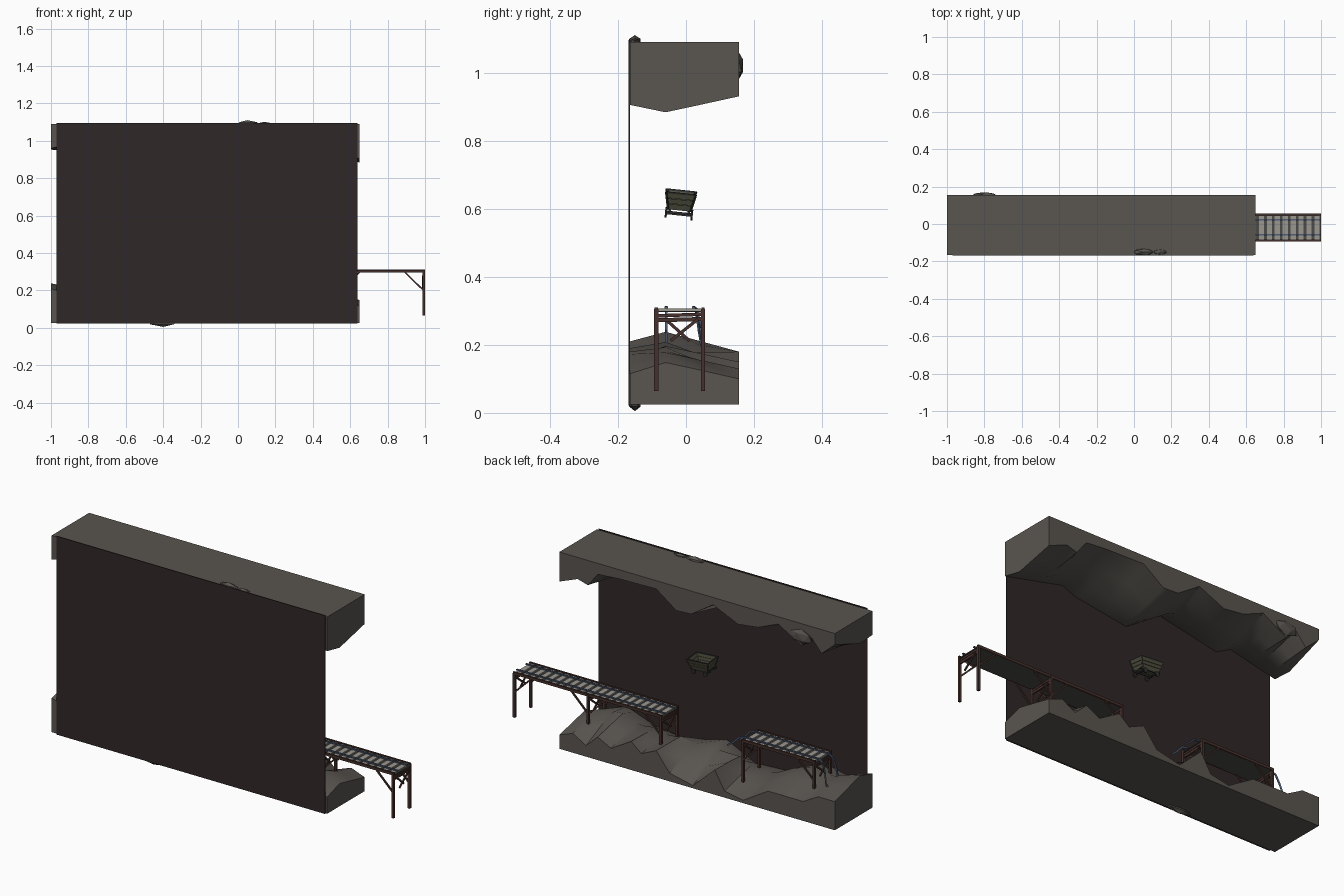
import bpy, bmesh, math
from mathutils import Vector, Matrix

if "Cube" in bpy.data.objects:
    bpy.data.objects.remove(bpy.data.objects["Cube"])


def mat(name, col):
    m = bpy.data.materials.new(name)
    m.diffuse_color = (*col, 1)
    m.use_nodes = True
    m.node_tree.nodes["Principled BSDF"].inputs["Base Color"].default_value = m.diffuse_color
    return m


ROCK = mat("rock", (0.10, 0.09, 0.08))
WALL = mat("dark_wall", (0.03, 0.02, 0.02))
WOOD = mat("red_wood", (0.06, 0.03, 0.025))
PLANK = mat("grey_plank", (0.33, 0.31, 0.28))
BED = mat("bed", (0.07, 0.07, 0.065))
STEEL = mat("steel", (0.08, 0.11, 0.18))
CART = mat("cart_wood", (0.08, 0.08, 0.05))
IRON = mat("iron", (0.03, 0.03, 0.03))


def make(name, bm, m, smooth=False):
    bmesh.ops.recalc_face_normals(bm, faces=bm.faces)
    me = bpy.data.meshes.new(name)
    bm.to_mesh(me)
    bm.free()
    ob = bpy.data.objects.new(name, me)
    bpy.context.collection.objects.link(ob)
    me.materials.append(m)
    if smooth:
        bpy.ops.object.select_all(action='DESELECT')
        ob.select_set(True)
        bpy.context.view_layer.objects.active = ob
        bpy.ops.object.shade_smooth_by_angle(angle=math.radians(35))
    return ob


def box(bm, lo, hi):
    lo, hi = Vector(lo), Vector(hi)
    bmesh.ops.create_cube(bm, size=1, matrix=Matrix.Translation((lo + hi) / 2) @ Matrix.Diagonal((*(hi - lo), 1)))


def beam(bm, a, b, w, h=None):
    a, b = Vector(a), Vector(b)
    d = b - a
    M = Matrix.Translation((a + b) / 2) @ d.to_track_quat('Z', 'Y').to_matrix().to_4x4()
    bmesh.ops.create_cube(bm, size=1, matrix=M @ Matrix.Diagonal((w, h or w, d.length, 1)))


def sample(p, x):
    for (x0, z0), (x1, z1) in zip(p, p[1:]):
        if x <= x1:
            return z0 + (z1 - z0) * (x - x0) / (x1 - x0)
    return p[-1][1]


# Rock slabs: jagged profile along the wall and along the open edge, ridge between
def rock(name, wall, back, ridge, flat):
    xs = sorted({p[0] for p in wall + back})
    ys = [(-0.165, 0, 0), (-0.06, 0.33, 1), (0.04, 0.65, 0.55), (0.155, 1, 0)]
    bm = bmesh.new()
    rows = []
    for x in xs:
        a, b = sample(wall, x), sample(back, x)
        rows.append([bm.verts.new((x, -0.165, flat))]
                    + [bm.verts.new((x, y, a + (b - a) * t + ridge * k)) for y, t, k in ys]
                    + [bm.verts.new((x, 0.155, flat))])
    for r, s in zip(rows, rows[1:]):
        for i in range(6):
            j = (i + 1) % 6
            bm.faces.new((r[i], r[j], s[j], s[i]))
    bm.faces.new(rows[0])
    bm.faces.new(rows[-1])
    make(name, bm, ROCK, True)


rock("cave_floor",
     [(-1, .21), (-.85, .16), (-.72, .19), (-.5, .09), (-.3, .08), (-.13, .16), (.1, .10),
      (.3, .12), (.47, .18), (.65, .115)],
     [(-1, .18), (-.9, .18), (-.81, .13), (-.6, .13), (-.45, .04), (-.34, .06), (-.28, .16), (-.15, .04),
      (-.01, .07), (.07, .17), (.16, .13), (.22, .18), (.34, .11), (.42, .15), (.49, .085), (.57, .13), (.65, .1)],
     0.038, 0.025)
rock("cave_ceiling",
     [(-1, .96), (-.97, .967), (-.73, 1.02), (-.64, .975), (-.3, 1.04), (-.09, .907), (.22, .953), (.3, .985), (.65, .905)],
     [(-1, 1.03), (-.92, .96), (-.86, 1.03), (-.8, .97), (-.66, 1.05), (-.54, 1.0), (-.42, .985), (-.27, 1.05),
      (-.14, .965), (-.05, .96), (.07, 1.045), (.3, 1.04), (.42, 1.03), (.48, .956), (.54, .973), (.65, .93)],
     -0.03, 1.09)

# Small lumps poking out of the slabs
bm = bmesh.new()
for c, s in (((-.4, -.15, .03), (.08, .02, .025)), ((.05, -.15, 1.09), (.06, .02, .02)),
             ((.14, -.15, 1.09), (.04, .015, .011)), ((-.8, .155, 1.02), (.07, .015, .04))):
    bmesh.ops.create_icosphere(bm, subdivisions=1, radius=1,
                               matrix=Matrix.Translation(c) @ Matrix.Diagonal((*s, 1)))
make("rock_lumps", bm, ROCK)

# Back wall panel
bm = bmesh.new()
box(bm, (-.97, -.169, .022), (.64, -.165, 1.096))
make("cave_wall", bm, WALL)

# Track spans on timber trestles
YL, YR = -.088, .05
RAILS = (-.058, .022)


def track(name, x0, x1, bents):
    bm = bmesh.new()
    for y in (YL, YR):
        beam(bm, (x0, y, .303), (x1, y, .303), .01, .014)
        for x in bents:
            beam(bm, (x, y, .065), (x, y, .305), .013)
            for s in (-1, 1):
                if x0 < x + s * .1 < x1:
                    beam(bm, (x, y, .2), (x + s * .1, y, .297), .008)
    for x in bents:
        beam(bm, (x, YL - .005, .272), (x, YR + .005, .276), .008, .012)
        beam(bm, (x, YL, .285), (x, YR, .29), .008, .01)
        beam(bm, (x - .006, -.06, .275), (x - .006, .01, .212), .006, .009)
        beam(bm, (x + .006, .035, .275), (x + .006, -.045, .212), .006, .009)
    make(name + "_trestle", bm, WOOD)
    bm = bmesh.new()
    box(bm, (x0, YL, .296), (x1, YR, .299))
    make(name + "_bed", bm, BED)
    bm = bmesh.new()
    n = round((x1 - x0) / .042)
    for i in range(n):
        x = x0 + (i + .5) * (x1 - x0) / n
        box(bm, (x - .014, YL + .006, .298), (x + .014, YR - .006, .306))
    make(name + "_sleepers", bm, PLANK)
    bm = bmesh.new()
    for y in RAILS:
        beam(bm, (x0, y, .310), (x1, y, .310), .009, .006)
    make(name + "_rails", bm, STEEL)


track("long_track", .11, .999, (.115, .55, .992))
track("short_track", -.81, -.37, (-.803, -.377))

# Broken rail ends drooping off the short span
bm = bmesh.new()
paths = [[(-.81, .310), (-.84, .295), (-.86, .24), (-.87, .19), (-.90, .15)],
         [(-.37, .310), (-.34, .30), (-.31, .265), (-.28, .24)]]
for k, y in enumerate(RAILS):
    for p in paths:
        q = [(x, y + .008 * k * i, z + .004 * k * i) for i, (x, z) in enumerate(p)]
        for a, b in zip(q, q[1:]):
            beam(bm, a, b, .006, .008)
make("broken_rails", bm, STEEL)

# Mine cart in mid air, tilted
T = Matrix.Translation((-.09, -.018, .612)) @ Matrix.Rotation(math.radians(-6), 4, 'X') \
    @ Matrix.Rotation(math.radians(4), 4, 'Y')


def ring(bm, z0, z1, t):
    def corners(z, off):
        f = (z + .012) / .05
        hx, hy = .048 + .018 * f + off, .033 + .011 * f + off
        return [bm.verts.new((sx * hx, sy * hy, z)) for sx, sy in ((-1, -1), (1, -1), (1, 1), (-1, 1))]
    o0, o1, i0, i1 = corners(z0, 0), corners(z1, 0), corners(z0, -t), corners(z1, -t)
    for a, b in ((o0, o1), (o1, i1), (i1, i0), (i0, o0)):
        for i in range(4):
            j = (i + 1) % 4
            bm.faces.new((a[i], a[j], b[j], b[i]))


bm = bmesh.new()
for z0 in (-.012, .004, .020):
    ring(bm, z0, z0 + .0145, .004)
box(bm, (-.047, -.032, -.014), (.047, .032, -.010))
bm.transform(T)
make("cart_tub", bm, CART)

bm = bmesh.new()
ring(bm, .034, .039, .006)
for y in (-.028, .028):
    beam(bm, (-.058, y, -.017), (.058, y, -.017), .007)
for x in (-.036, .036):
    beam(bm, (x, -.04, -.027), (x, .04, -.027), .005)
    for y in (-.038, .038):
        bmesh.ops.create_cone(bm, cap_ends=True, segments=10, radius1=.013, radius2=.013, depth=.006,
                              matrix=Matrix.Translation((x, y, -.027)) @ Matrix.Rotation(math.pi / 2, 4, 'X'))
for sx in (-1, 1):
    for sy in (-1, 1):
        beam(bm, (sx * .048, sy * .033, -.014), (sx * .066, sy * .044, .038), .005)
bm.transform(T)
make("cart_ironwork", bm, IRON)
